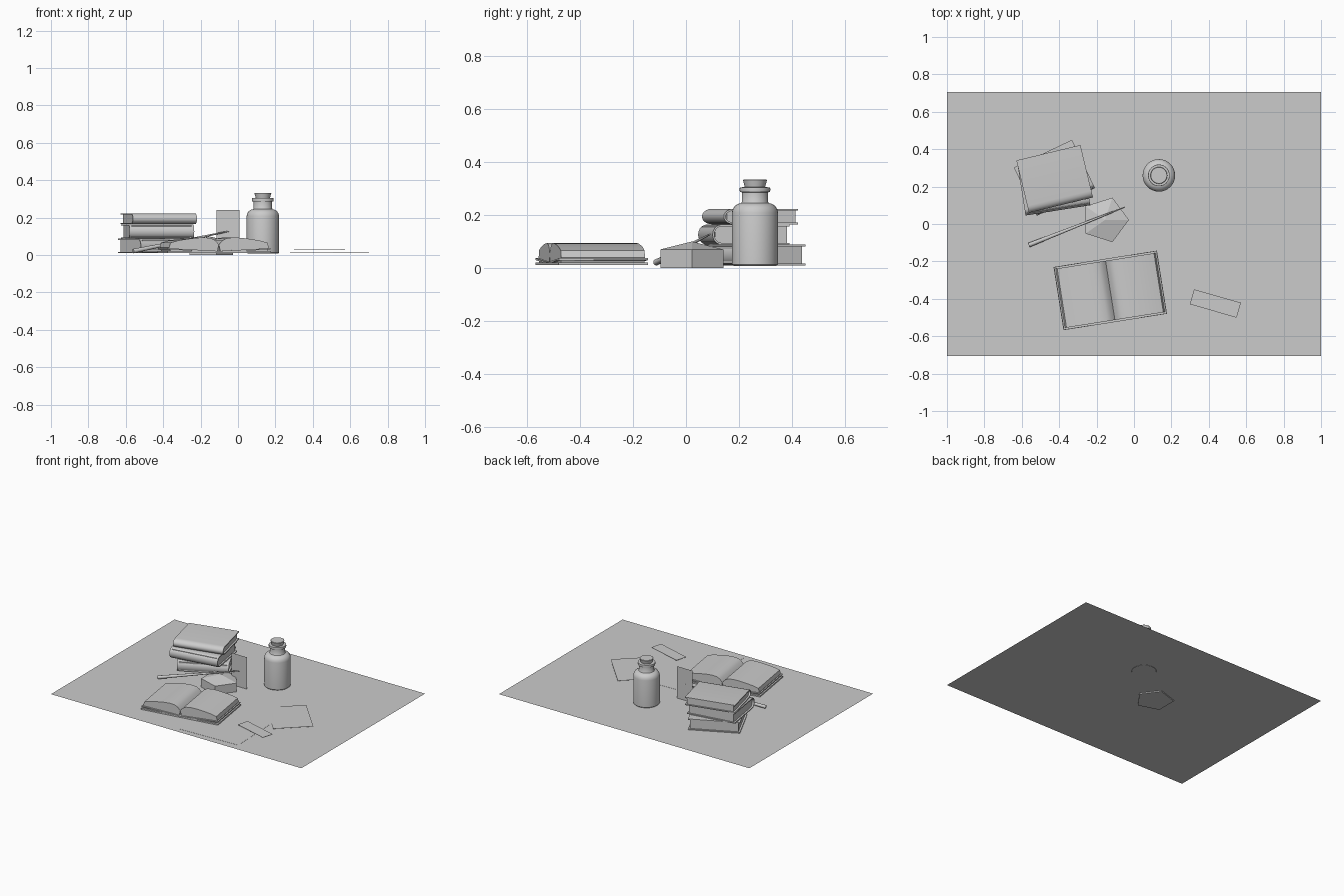
import bpy, bmesh, math
from mathutils import Vector, Matrix

if "Cube" in bpy.data.objects:
    bpy.data.objects.remove(bpy.data.objects["Cube"])


def finish(name, bm, loc=(0, 0, 0), rot=0, smooth=None):
    bmesh.ops.recalc_face_normals(bm, faces=bm.faces)
    me = bpy.data.meshes.new(name)
    bm.to_mesh(me)
    bm.free()
    ob = bpy.data.objects.new(name, me)
    ob.location = loc
    ob.rotation_euler = (0, 0, math.radians(rot))
    bpy.context.collection.objects.link(ob)
    if smooth:
        bpy.ops.object.select_all(action='DESELECT')
        ob.select_set(True)
        bpy.context.view_layer.objects.active = ob
        bpy.ops.object.shade_smooth_by_angle(angle=math.radians(smooth))
    return ob


def box(name, size, loc, rot=0):
    bm = bmesh.new()
    bmesh.ops.create_cube(bm, size=1)
    bmesh.ops.scale(bm, vec=size, verts=bm.verts)
    return finish(name, bm, loc, rot)


def prism(name, pts, a, b, place, loc, rot, smooth=None):
    """Extrude a closed 2D outline from a to b; place maps (u, v, t) to xyz."""
    bm = bmesh.new()
    v0 = [bm.verts.new(place(u, v, a)) for u, v in pts]
    v1 = [bm.verts.new(place(u, v, b)) for u, v in pts]
    n = len(pts)
    bm.faces.new(v0)
    bm.faces.new(v1)
    for i in range(n):
        j = (i + 1) % n
        bm.faces.new((v0[i], v0[j], v1[j], v1[i]))
    return finish(name, bm, loc, rot, smooth)


def plane(name, corners):
    bm = bmesh.new()
    bm.faces.new([bm.verts.new(c) for c in corners])
    return finish(name, bm)


def lathe(name, prof, loc, n=32):
    bm = bmesh.new()
    vs = [bm.verts.new((r, 0, z)) for r, z in prof]
    es = [bm.edges.new(p) for p in zip(vs, vs[1:])]
    bmesh.ops.spin(bm, geom=vs + es, cent=(0, 0, 0), axis=(0, 0, 1),
                   angle=2 * math.pi, steps=n)
    bmesh.ops.remove_doubles(bm, verts=bm.verts, dist=1e-5)
    return finish(name, bm, loc, 0, 35)


# table cloth
T = 0.008
plane("table_cloth", [(-1, -.705, T), (1, -.705, T), (1, .705, T), (-1, .705, T)])

# loose papers
box("large_sheet", (.455, .655, .001), (.222, -.336, .0115), 2)
box("square_sheet", (.335, .265, .001), (.49, -.11, .015), -47)
box("paper_strip", (.26, .083, .002), (.435, -.425, .03), -16)


# closed book: C-shaped cover with a rounded spine, plus a page block
def closed_book(name, loc, rot, L, D, H, bulge):
    t, d = .007, D / 2
    arc = [(-d + .03 - (.03 + bulge) * math.sin(a), H / 2 + H / 2 * math.cos(a))
           for a in [math.pi * i / 10 for i in range(11)]]
    inner = [(-d + .03 - (.03 + bulge - t) * math.sin(a), H / 2 + (H / 2 - t) * math.cos(a))
             for a in [math.pi * i / 10 for i in range(11)]]
    outline = [(d, H)] + arc + [(d, 0), (d, t)] + inner[::-1] + [(d, H - t)]
    put = lambda u, v, s: (s, u, v)
    prism(name + "_cover", outline, -L / 2, L / 2, put, loc, rot, 30)
    box(name + "_pages", (L - .024, D - .015, H - 2 * t),
        (loc[0], loc[1], loc[2] + H / 2), rot)


closed_book("bottom_book", (-.425, .246, .01), 25.5, .344, .288, .078, -.002)
closed_book("middle_book", (-.43, .22, .088), 9, .35, .29, .076, .004)
closed_book("top_book", (-.425, .245, .165), 13.5, .352, .28, .058, .008)

# open book: cover boards and two curved page stacks
C, R = (-.127, -.355, 0), 9
box("open_book_cover", (.56, .342, .009), (C[0], C[1], .0165), R)
HALF = [(.008, .021), (.262, .021), (.27, .04), (.262, .066), (.22, .078), (.17, .086),
        (.12, .092), (.075, .094), (.04, .089), (.018, .077), (0, .055)]
for side, label in ((-1, "left"), (1, "right")):
    prism(label + "_page_stack", [(u * side, v) for u, v in HALF], -.16, .16,
          lambda u, v, s: (u, s, v), C, R, 30)
    # slightly lifted board on each side
    prism(label + "_cover_board", [(.02 * side, .016), (.278 * side, .03),
                                   (.278 * side, .037), (.02 * side, .023)],
          -.17, .17, lambda u, v, s: (u, s, v), C, R)

# bottle with neck, lip and stopper
BX = (.133, .26, 0)
lathe("bottle", [(0, .007), (.08, .007), (.087, .014), (.087, .208), (.084, .222),
                 (.076, .234), (.064, .242), (.052, .245), (.049, .25), (.049, .285),
                 (.057, .287), (.058, .296), (.057, .304), (.04, .305), (0, .305)], BX)
lathe("stopper", [(0, .3), (.037, .3), (.045, .331), (.043, .333), (0, .333)], BX)

# five-sided paperweight with a pyramid top
bm = bmesh.new()
ring = [(.128 * math.cos(2 * math.pi * i / 5), .125 * math.sin(2 * math.pi * i / 5))
        for i in range(5)]
lo = [bm.verts.new((x, y, 0)) for x, y in ring]
hi = [bm.verts.new((x, y, .07)) for x, y in ring]
apex = bm.verts.new((0, 0, .1))
bm.faces.new(lo)
for i in range(5):
    j = (i + 1) % 5
    bm.faces.new((lo[i], lo[j], hi[j], hi[i]))
    bm.faces.new((hi[i], hi[j], apex))
finish("paperweight", bm, (-.155, .022, 0))

# tapered stick leaning on the paperweight
p, q = Vector((-.56, -.112, .021)), Vector((-.05, .09, .127))
axis = q - p
bm = bmesh.new()
bmesh.ops.create_cone(bm, cap_ends=True, segments=12, radius1=.012, radius2=.003,
                      depth=axis.length)
bm.transform(Matrix.Translation((p + q) / 2)
             @ axis.to_track_quat('Z', 'Y').to_matrix().to_4x4())
finish("tapered_stick", bm, smooth=40)

# upright flat card at the stick's tip
plane("upright_card", [(-.115, .09, .01), (.007, .09, .01), (.007, .09, .24), (-.115, .09, .24)])
